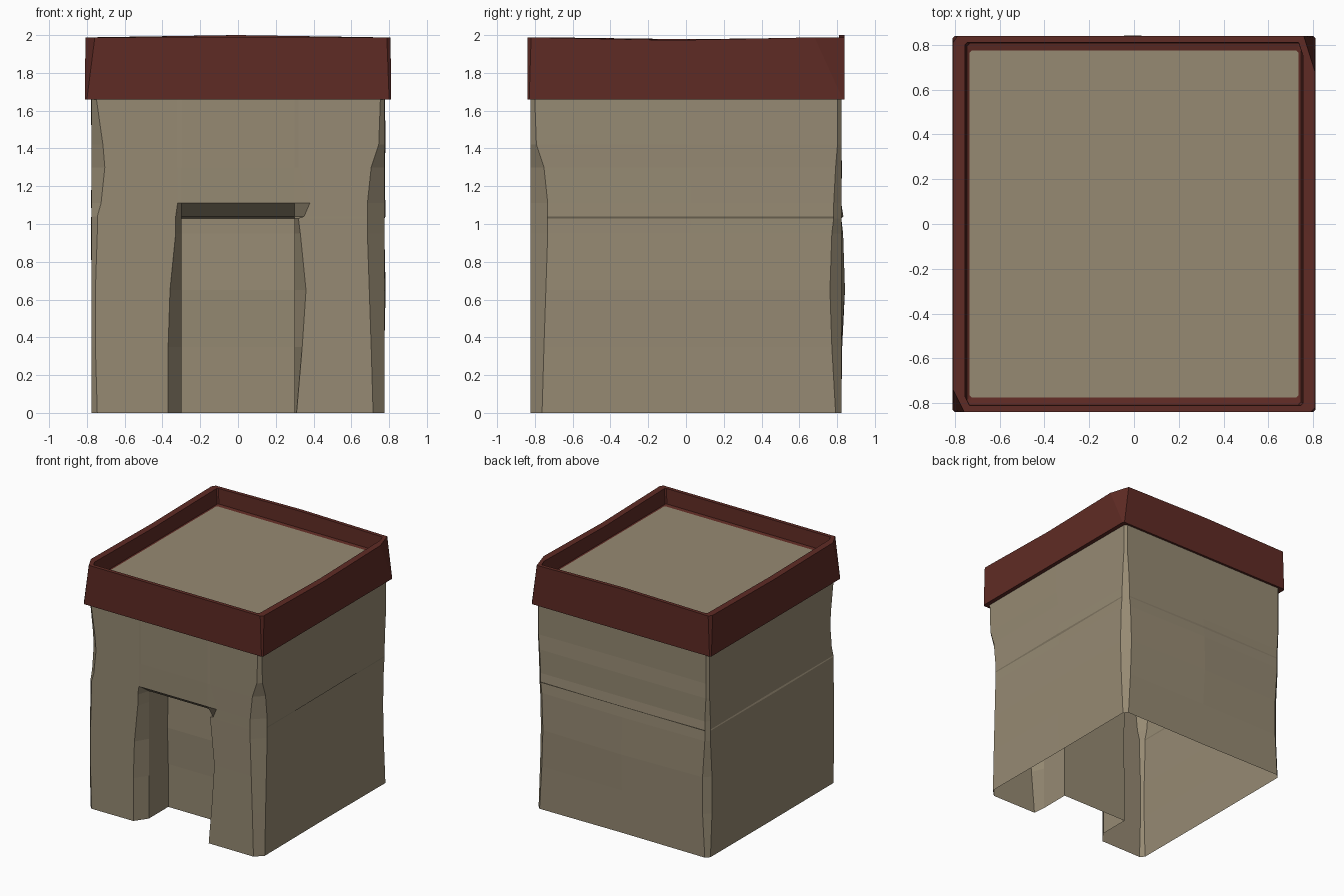
import bpy, bmesh, math, random

random.seed(4)
if "Cube" in bpy.data.objects:
    bpy.data.objects.remove(bpy.data.objects["Cube"])


def material(name, rgb):
    m = bpy.data.materials.new(name)
    m.use_nodes = True
    m.diffuse_color = (*rgb, 1)
    m.node_tree.nodes["Principled BSDF"].inputs["Base Color"].default_value = (*rgb, 1)
    return m


CLAY = material("clay beige", (0.305, 0.254, 0.171))
BRICK = material("brick red", (0.114, 0.024, 0.018))


def outline(hx, hy, cuts):
    """Rectangle with its four corners cut, counter-clockwise from front at -x."""
    pts = []
    for i, (sx, sy) in enumerate([(-1, -1), (1, -1), (1, 1), (-1, 1)]):
        cx, cy = cuts[i]
        pair = [(sx * hx, sy * (hy - cy)), (sx * (hx - cx), sy * hy)]
        pts += pair if i % 2 == 0 else pair[::-1]
    return pts


def midpoint(a, b, out):
    return ((a[0] + b[0]) / 2 + out[0], (a[1] + b[1]) / 2 + out[1])


def loft(name, rings, mat, cap=False):
    """Join closed rings of equal length with quads."""
    bm = bmesh.new()
    loops = [[bm.verts.new(p) for p in ring] for ring in rings]
    for low, high in zip(loops, loops[1:]):
        for i in range(len(low)):
            j = (i + 1) % len(low)
            bm.faces.new((low[i], low[j], high[j], high[i]))
    if cap:
        bm.faces.new(loops[-1])
    bmesh.ops.remove_doubles(bm, verts=bm.verts, dist=0.0005)
    mesh = bpy.data.meshes.new(name)
    bm.to_mesh(mesh)
    bm.free()
    mesh.materials.append(mat)
    obj = bpy.data.objects.new(name, mesh)
    bpy.context.collection.objects.link(obj)
    return obj


def wall_ring(z, cuts, door, jamb_y, back_y):
    """Worn wall outline; the doorway notch is flattened above the lintel."""
    p = outline(0.775, 0.822, [(c, c) for c in cuts])
    left, right = door
    notch = [(left, -0.82), (-0.3, jamb_y), (-0.3, back_y),
             (0.3, back_y), (0.3, jamb_y), (right, -0.82)]
    wear = [random.uniform(-0.008, 0.008) for _ in range(3)]
    swell = 0.015 * math.sin(math.pi * min(z / 1.2, 1))
    ring = p[:2] + notch + p[2:4]
    ring += [midpoint(p[3], p[4], (wear[0], 0))] + p[4:6]
    ring += [midpoint(p[5], p[6], (0, wear[1] + swell))] + p[6:]
    ring += [midpoint(p[7], p[0], (wear[2], 0))]
    return [(x, y, z) for x, y in ring]


# Walls with worn corners and a recessed doorway, open underneath
levels = [
    # height, corner wear, doorway edges, jamb depth, recess depth
    (0.00, (0.03, 0.06, 0.03, 0.03), (-0.37, 0.31), -0.72, -0.47),
    (0.35, (0.02, 0.07, 0.05, 0.05), (-0.37, 0.34), -0.72, -0.47),
    (0.65, (0.02, 0.08, 0.06, 0.05), (-0.36, 0.36), -0.72, -0.48),
    (0.95, (0.03, 0.09, 0.05, 0.03), (-0.33, 0.33), -0.72, -0.47),
    (1.03, (0.03, 0.09, 0.04, 0.03), (-0.33, 0.32), -0.72, -0.47),
    (1.04, (0.03, 0.09, 0.04, 0.03), (-0.33, 0.35), -0.72, -0.72),
    (1.11, (0.05, 0.09, 0.04, 0.03), (-0.32, 0.38), -0.82, -0.82),
    (1.30, (0.07, 0.07, 0.03, 0.02), (-0.32, 0.32), -0.822, -0.822),
    (1.42, (0.06, 0.03, 0.02, 0.02), (-0.32, 0.32), -0.822, -0.822),
    (1.70, (0.02, 0.02, 0.02, 0.02), (-0.32, 0.32), -0.822, -0.822),
]
loft("walls", [wall_ring(*level) for level in levels], CLAY)


def rim_ring(hx, hy, z, cuts, uneven=0):
    """Parapet outline with a middle point on every side for an uneven edge."""
    p = outline(hx, hy, cuts)
    ring = []
    for i in range(4):
        a, b, c = p[2 * i], p[2 * i + 1], p[(2 * i + 2) % 8]
        mid = midpoint(b, c, (0, 0))
        lift = (0, -0.015, 0.012, -0.01)[i] * uneven
        ring += [(*a, z), (*b, z), (*mid, z + lift)]
    return ring


# Parapet: underside, outer face, top edge, inner face and inner ledge
sharp = [(0.01, 0.01)] * 4
worn = [(0.05, 0.1), (0.02, 0.02), (0.05, 0.16), (0.02, 0.03)]
inner = [(0.02, 0.04), (0.01, 0.01), (0.02, 0.06), (0.01, 0.01)]
loft("parapet", [
    rim_ring(0.74, 0.78, 1.66, sharp),
    rim_ring(0.81, 0.84, 1.66, sharp),
    rim_ring(0.808, 0.84, 1.988, worn, 1),
    rim_ring(0.755, 0.81, 1.988, inner, 1),
    rim_ring(0.745, 0.805, 1.865, sharp),
    rim_ring(0.735, 0.775, 1.86, sharp),
], BRICK)

# Flat roof inside the parapet
loft("roof", [rim_ring(0.74, 0.78, 1.855, sharp),
              rim_ring(0.735, 0.775, 1.86, sharp)], CLAY, cap=True)
